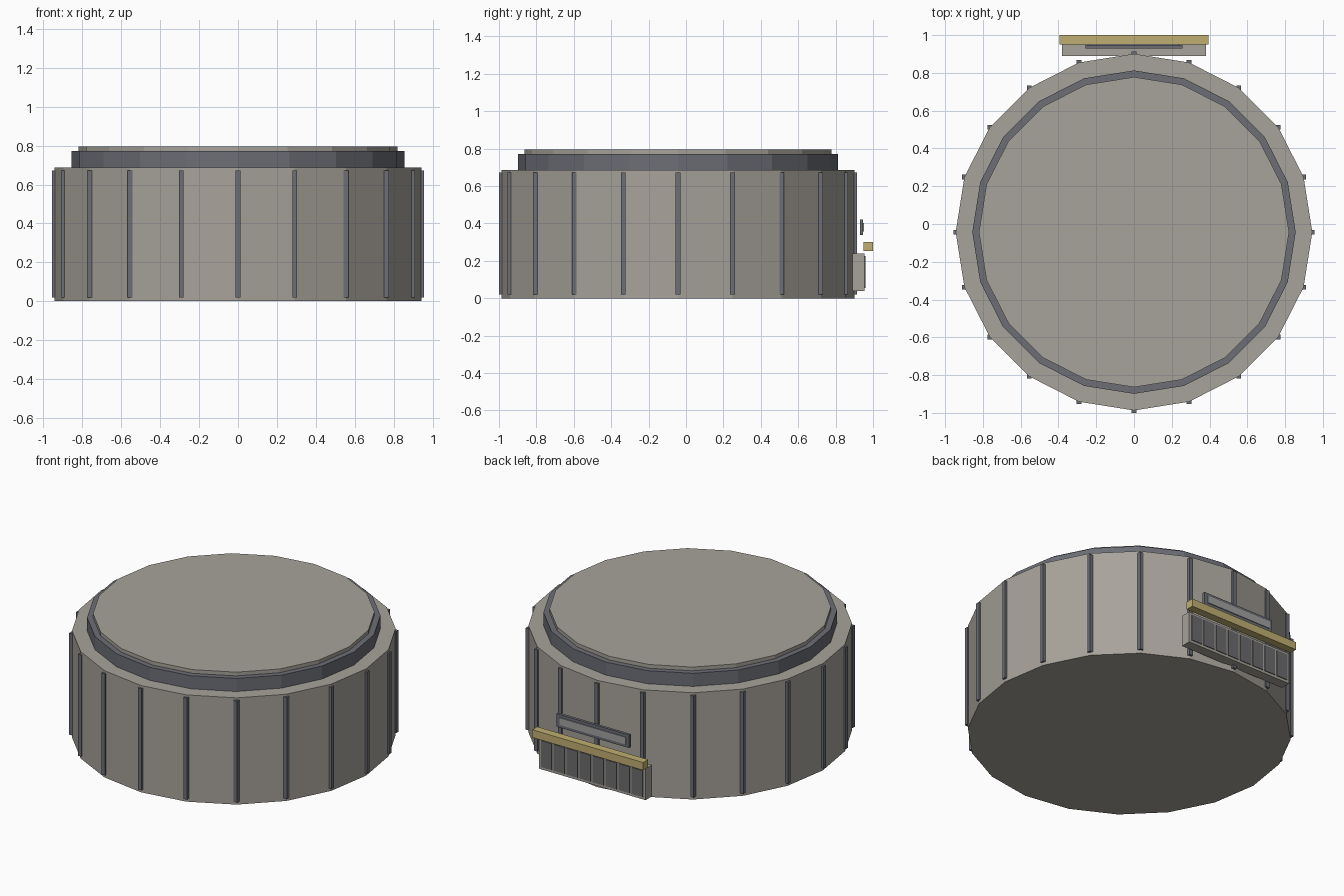
import bpy
import math

cube = bpy.data.objects.get("Cube")
if cube:
    bpy.data.objects.remove(cube, do_unlink=True)

SIDES = 20
CENTRE_Y = -0.043
RADIUS = 0.944


def make_material(name, r, g, b):
    mat = bpy.data.materials.new(name)
    mat.use_nodes = True
    mat.diffuse_color = (r, g, b, 1)
    mat.node_tree.nodes["Principled BSDF"].inputs["Base Color"].default_value = (r, g, b, 1)
    return mat


stone = make_material("warm_grey", 0.39, 0.365, 0.325)
dark = make_material("dark_blue_grey", 0.15, 0.156, 0.18)
pane = make_material("dark_grey", 0.15, 0.15, 0.157)
plate = make_material("light_grey", 0.36, 0.36, 0.365)
gold = make_material("dull_gold", 0.53, 0.43, 0.165)


def finish(name, mat):
    obj = bpy.context.object
    obj.name = name
    obj.data.name = name
    obj.data.materials.append(mat)
    return obj


def drum(name, radius, z0, z1, mat):
    bpy.ops.mesh.primitive_cylinder_add(vertices=SIDES, radius=radius, depth=z1 - z0,
                                        location=(0, CENTRE_Y, (z0 + z1) / 2))
    return finish(name, mat)


def box(name, x, y, z, mat):
    """Box from (low, high) ranges along each axis."""
    centre = [sum(r) / 2 for r in (x, y, z)]
    bpy.ops.mesh.primitive_cube_add(size=1, location=centre)
    obj = finish(name, mat)
    for v in obj.data.vertices:
        for i, r in enumerate((x, y, z)):
            v.co[i] *= r[1] - r[0]
    return obj


# Stacked drums: wall, dark band and roof cap
drum("wall", RADIUS, 0, 0.687, stone)
drum("roof_band", 0.856, 0.687, 0.771, dark)
drum("roof_cap", 0.821, 0.771, 0.795, stone)

# A square rib on every corner of the wall
for i in range(SIDES):
    a = math.tau * i / SIDES
    x, y = RADIUS * math.sin(a), CENTRE_Y + RADIUS * math.cos(a)
    h = 0.0125
    box(f"rib_{i + 1}", (x - h, x + h), (y - h, y + h), (0.02, 0.673), dark)

# Shop front on the back with a row of panes
box("window_box", (-0.38, 0.38), (0.889, 0.954), (0.038, 0.24), stone)
PANES = 8
pitch = 0.74 / PANES
for i in range(PANES):
    x = (i - (PANES - 1) / 2) * pitch
    box(f"window_pane_{i + 1}", (x - 0.039, x + 0.039), (0.952, 0.959), (0.055, 0.225), pane)

# Awning bar and sign board
box("awning", (-0.395, 0.395), (0.949, 1.0), (0.252, 0.302), gold)
box("sign_frame", (-0.258, 0.258), (0.929, 0.947), (0.338, 0.422), dark)
box("sign_plate", (-0.235, 0.235), (0.945, 0.952), (0.357, 0.403), plate)
